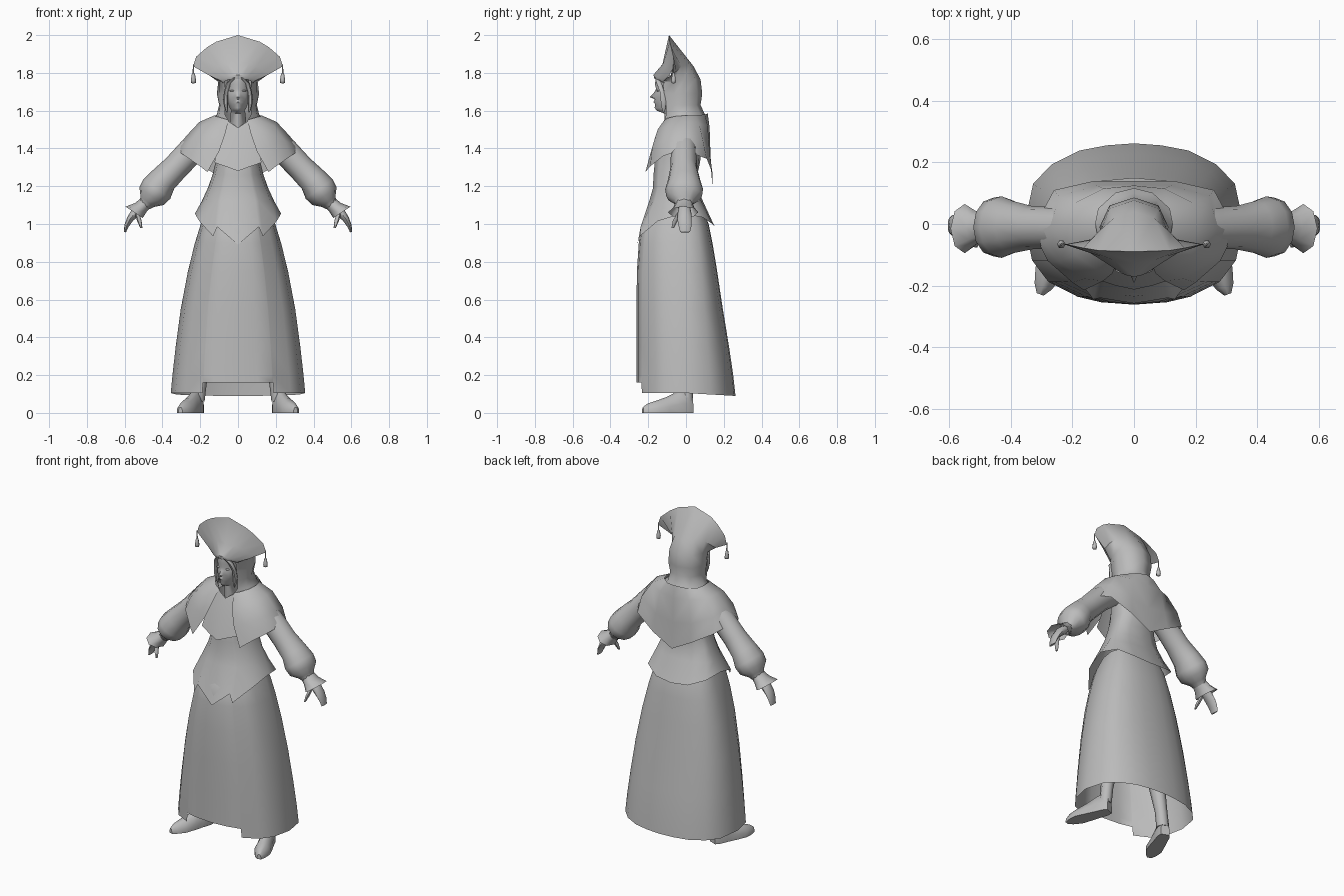
import bpy, bmesh, math
from mathutils import Vector as V

cloth = bpy.data.materials.new("plain_grey")
cloth.diffuse_color = (0.5, 0.5, 0.5, 1)


def finish(name, bm, mirror=True, angle=60):
    bmesh.ops.remove_doubles(bm, verts=bm.verts, dist=0.0005)
    bmesh.ops.recalc_face_normals(bm, faces=bm.faces)
    me = bpy.data.meshes.new(name)
    bm.to_mesh(me)
    bm.free()
    me.materials.append(cloth)
    ob = bpy.data.objects.new(name, me)
    bpy.context.collection.objects.link(ob)
    if mirror:
        m = ob.modifiers.new("mirror", 'MIRROR')
        m.merge_threshold = 0.001
    for o in bpy.context.selected_objects:
        o.select_set(False)
    ob.select_set(True)
    bpy.context.view_layer.objects.active = ob
    bpy.ops.object.shade_smooth_by_angle(angle=math.radians(angle))
    return ob


def sheet(name, rows, closed=False, caps=False, angle=60):
    """Skin rows of points into a surface, mirrored across x."""
    bm = bmesh.new()
    grid = [[bm.verts.new(p) for p in row] for row in rows]
    n = len(rows[0])
    for r0, r1 in zip(grid, grid[1:]):
        for j in range(n if closed else n - 1):
            k = (j + 1) % n
            bm.faces.new((r0[j], r0[k], r1[k], r1[j]))
    if caps:
        bm.faces.new(grid[0])
        bm.faces.new(grid[-1])
    return finish(name, bm, angle=angle)


def tube(name, sections, n=10, caps=True):
    """Loft elliptical sections: (centre, half axis a, half axis b)."""
    rows = []
    for c, a, b in sections:
        rows.append([V(c) + V(a) * math.cos(2 * math.pi * i / n)
                     + V(b) * math.sin(2 * math.pi * i / n) for i in range(n)])
    return sheet(name, rows, True, caps)


def half_ring(template, z, rx, yf, yb):
    return [(u * rx, -v * yf if v < 0 else v * yb, z) for u, v in template]


# Skirt: long bell with a raised front hem
round_half = [(0, -1), (.3, -.97), (.52, -.9), (.53, -.89), (.78, -.72), (.93, -.45), (1, 0),
              (.92, .5), (.75, .74), (.5, .91), (.25, .975), (0, 1)]
rows = [half_ring(round_half, *r) for r in (
    (1.07, .17, -.18, .09), (1.0, .197, -.235, .12), (.9, .228, -.25, .14), (.75, .265, -.26, .165),
    (.55, .303, -.262, .195), (.35, .33, -.262, .228), (.2, .347, -.262, .25), (.1, .356, -.262, .262))]
rows[-1] = [(x, y, .16 if i < 3 else .105 - .015 * max(0, y) / .26)
            for i, (x, y, z) in enumerate(rows[-1])]
sheet("skirt", rows)

# Tunic: fitted waist flaring into a pointed hem
tunic_half = [(0, -1), (.48, -.9), (.58, -.85), (.9, -.5), (1, 0), (.9, .55), (.5, .9), (0, 1)]
rows = [half_ring(tunic_half, *r) for r in (
    (1.5, .12, -.12, .09), (1.33, .118, -.165, .075), (1.26, .135, -.172, .06),
    (1.19, .16, -.175, .06), (1.12, .192, -.195, .09))]
rows.append([(0, -.258, .89), (.11, -.24, .985), (.132, -.245, .935), (.205, -.15, 1.015),
             (.228, -.02, 1.055), (.2, .09, 1.035), (.11, .14, 1.0), (0, .15, .99)])
sheet("tunic", rows)

# Shoulder cape with two front points and a long back point
sheet("cape", [
    [(.05, -.115, 1.55), (.08, -.1, 1.56), (.115, -.06, 1.57), (.125, 0, 1.575),
     (.115, .05, 1.575), (.06, .1, 1.58), (0, .115, 1.585)],
    [(.07, -.16, 1.47), (.12, -.15, 1.5), (.19, -.1, 1.52), (.205, -.01, 1.54),
     (.19, .07, 1.53), (.1, .115, 1.52), (0, .125, 1.51)],
    [(.1, -.185, 1.385), (.16, -.178, 1.41), (.245, -.12, 1.445), (.272, -.015, 1.468),
     (.245, .09, 1.44), (.12, .125, 1.38), (0, .13, 1.36)],
    [(.162, -.215, 1.275), (.2, -.19, 1.305), (.28, -.12, 1.36), (.33, -.02, 1.395),
     (.26, .11, 1.345), (.13, .14, 1.27), (0, .14, 1.2)]])
sheet("chest_panel", [
    [(0, -.125, 1.51), (.03, -.12, 1.53), (.06, -.11, 1.55)],
    [(0, -.165, 1.42), (.05, -.163, 1.43), (.1, -.145, 1.45)],
    [(0, -.213, 1.28), (.06, -.2, 1.303), (.125, -.178, 1.325)]])

# Hood with a fan-shaped crest
sheet("hood", [
    [(.04, -.118, 1.53), (.12, -.07, 1.54), (.16, -.01, 1.53), (.1, .09, 1.53), (0, .118, 1.53)],
    [(.07, -.105, 1.58), (.1, -.06, 1.58), (.112, -.01, 1.58), (.075, .075, 1.58), (0, .1, 1.58)],
    [(.07, -.105, 1.63), (.095, -.06, 1.63), (.1, -.01, 1.63), (.07, .055, 1.63), (0, .077, 1.63)],
    [(.07, -.115, 1.69), (.1, -.06, 1.69), (.112, -.01, 1.69), (.08, .06, 1.69), (0, .086, 1.69)],
    [(.07, -.125, 1.76), (.1, -.07, 1.75), (.103, -.01, 1.765), (.08, .05, 1.765), (0, .077, 1.765)],
    [(.15, -.08, 1.785), (.14, -.05, 1.81), (.115, -.025, 1.835), (.065, .02, 1.845), (0, .04, 1.835)],
    [(.238, -.062, 1.835), (.222, -.066, 1.885), (.165, -.078, 1.935), (.115, -.086, 1.965), (0, -.09, 2)],
    [(.15, -.09, 1.785), (.14, -.095, 1.81), (.1, -.108, 1.835), (.06, -.12, 1.85), (0, -.125, 1.845)],
    [(.085, -.12, 1.755), (.075, -.135, 1.77), (.055, -.15, 1.78), (.03, -.165, 1.787), (0, -.172, 1.79)],
    [(.08, -.11, 1.745), (.07, -.13, 1.755), (.053, -.145, 1.763), (.03, -.16, 1.767), (0, -.167, 1.768)]],
    angle=50)

# Tassels hanging from the crest tips
tube("tassel", [((.236, -.066, z), (r, 0, 0), (0, r, 0)) for z, r in (
    (1.845, .003), (1.8, .004), (1.79, .009), (1.76, .014), (1.748, .013), (1.744, .004))], 6)

# Head: half outline per height, from the centre line of the face round to the back
sheet("head", [[(0, f, z), (w * .22, f + d, z), (w * .65, s, z), (w, s + .04, z), (w * .8, .02, z), (0, .04, z)]
               for z, w, f, d, s in (
    (1.79, .055, -.155, .002, -.145), (1.74, .06, -.165, .003, -.148), (1.715, .06, -.158, .002, -.14),
    (1.695, .061, -.17, .014, -.148), (1.672, .06, -.192, .03, -.147), (1.66, .058, -.165, .003, -.145),
    (1.645, .055, -.172, .006, -.143), (1.635, .052, -.163, .003, -.14), (1.615, .044, -.166, .004, -.138),
    (1.6, .035, -.155, .004, -.128), (1.585, .04, -.115, .004, -.1), (1.5, .045, -.11, .004, -.09))], angle=50)

# Hair locks and eyes beside the nose
tube("hair_lock", [((x, y, z), (r, 0, 0), (0, r * 1.2, 0)) for x, y, z, r in (
    (.02, -.157, 1.775, .008), (.05, -.142, 1.745, .013), (.063, -.127, 1.7, .011), (.066, -.12, 1.65, .013),
    (.062, -.118, 1.615, .01), (.058, -.118, 1.59, .003))], 6)
tube("eye", [((.03, y, 1.705), (r, 0, 0), (0, 0, r * .4)) for y, r in ((-.145, .015), (-.152, .012), (-.155, .004))], 6)


def arm_part(name, secs, n=12):
    """Sections follow the arm in the xz plane: x, y, z, slope radius, y radius."""
    out = []
    for i, (x, y, z, r, ry) in enumerate(secs):
        p, q = secs[max(0, i - 1)], secs[min(len(secs) - 1, i + 1)]
        t = V((q[0] - p[0], 0, q[2] - p[2])).normalized()
        out.append(((x, y, z), (-t.z * r, 0, t.x * r), (0, ry, 0)))
    return tube(name, out, n)


# Puffed sleeve, flared cuff, hand, thumb
arm_part("sleeve", [(.14, -.01, 1.47, .07, .07), (.25, -.012, 1.385, .072, .068), (.33, -.012, 1.3, .07, .07),
                    (.395, -.01, 1.235, .075, .085), (.43, -.01, 1.185, .088, .1), (.458, -.01, 1.148, .08, .095),
                    (.48, -.01, 1.118, .045, .055), (.495, -.01, 1.1, .034, .045)])
sec = [((.485, -.01, 1.115), (.028, 0, .022), (0, .045, 0)), ((.515, -.012, 1.088), (.032, 0, .022), (0, .055, 0)),
       ((.55, -.015, 1.062), (.046, 0, .03), (0, .08, 0))]
tube("cuff", sec, 8, caps=False)
arm_part("hand", [(.51, -.008, 1.09, .024, .03), (.545, -.008, 1.06, .024, .036), (.572, -.008, 1.025, .018, .038),
                  (.59, -.005, .99, .012, .034), (.599, -.005, .957, .006, .026)], 8)
tube("thumb", [((.535, -.035, 1.06), (.012, 0, 0), (0, .014, 0)), ((.522, -.058, 1.015), (.012, 0, 0), (0, .014, 0)),
               ((.512, -.07, .98), (.006, 0, 0), (0, .008, 0))], 6)

# Legs and turned-out shoes
tube("leg", [((x, y, z), (r, 0, 0), (0, r * 1.05, 0)) for x, y, z, r in (
    (.1, -.03, .95, .075), (.13, -.03, .65, .06), (.165, -.01, .38, .05), (.2, 0, .16, .035), (.213, .0, .06, .036))], 8)
d, side = V((.36, -.93, 0)), V((.93, .36, 0))
heel = V((.205, .03, 0))
sole = ((-1, 0), (1, 0), (1, .4), (.5, .9), (0, 1), (-.5, .9), (-1, .4))
sheet("shoe", [[heel + d * s + side * (w * a) + V((0, 0, h * b)) for a, b in sole]
               for s, w, h in ((0, .026, .1), (.03, .036, .13), (.08, .038, .115), (.14, .043, .085),
                               (.2, .046, .065), (.25, .03, .05), (.278, .012, .03))],
      closed=True, caps=True, angle=50)
